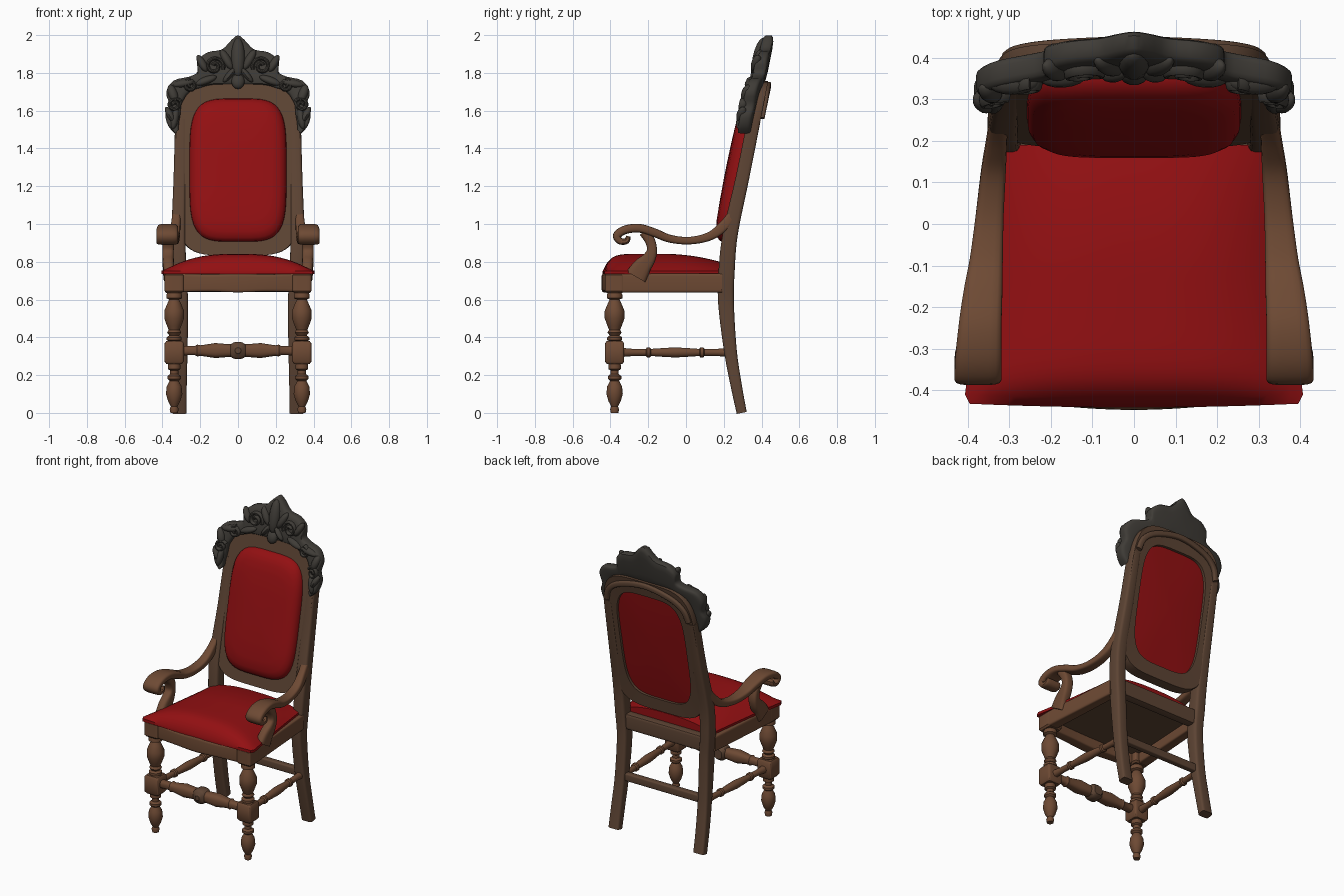
import bpy, bmesh, math
from mathutils import Vector as V

if "Cube" in bpy.data.objects:
    bpy.data.objects.remove(bpy.data.objects["Cube"])

def material(name, col):
    m = bpy.data.materials.new(name)
    m.diffuse_color = (*col, 1)
    m.use_nodes = True
    m.node_tree.nodes["Principled BSDF"].inputs["Base Color"].default_value = m.diffuse_color
    return m

RED = material("red_upholstery", (0.29, 0.005, 0.006))
WOOD = material("brown_wood", (0.155, 0.068, 0.034))
DARK = material("aged_wood", (0.11, 0.058, 0.034))
GREY = material("dark_carving", (0.05, 0.045, 0.038))
X, Y, Z = V((1, 0, 0)), V((0, 1, 0)), V((0, 0, 1))

def finish(name, bm, mat, angle=40):
    bmesh.ops.recalc_face_normals(bm, faces=bm.faces[:])
    me = bpy.data.meshes.new(name)
    bm.to_mesh(me)
    bm.free()
    me.materials.append(mat)
    me.polygons.foreach_set("use_smooth", [True] * len(me.polygons))
    me.set_sharp_from_angle(angle=math.radians(angle))
    ob = bpy.data.objects.new(name, me)
    bpy.context.collection.objects.link(ob)
    return ob

def ring(c, u, v, a, b, n=16, e=2.0):
    """Superellipse loop: e=2 is round, larger is squarer."""
    out = []
    for i in range(n):
        t = 2 * math.pi * (i + 0.5) / n
        p, q = math.cos(t), math.sin(t)
        out.append(c + u * (a * math.copysign(abs(p) ** (2 / e), p))
                   + v * (b * math.copysign(abs(q) ** (2 / e), q)))
    return out

def loft(name, rings, mat, caps=True, closed=False, angle=40):
    bm = bmesh.new()
    vs = [[bm.verts.new(p) for p in r] for r in rings]
    n = len(vs[0])
    for j in range(len(vs) if closed else len(vs) - 1):
        a, b = vs[j], vs[(j + 1) % len(vs)]
        for i in range(n):
            bm.faces.new((a[i], a[(i + 1) % n], b[(i + 1) % n], b[i]))
    if caps and not closed:
        bm.faces.new(vs[0])
        bm.faces.new(vs[-1])
    return finish(name, bm, mat, angle)

def smooth(pts, k=5):
    """Catmull-Rom through tuples of any length."""
    out = []
    for i in range(len(pts) - 1):
        p0, p1, p2, p3 = pts[max(i - 1, 0)], pts[i], pts[i + 1], pts[min(i + 2, len(pts) - 1)]
        for s in range(k):
            t = s / k
            out.append(tuple(0.5 * (2 * b + (c - a) * t + (2 * a - 5 * b + 4 * c - d) * t * t
                                    + (3 * b - a - 3 * c + d) * t ** 3)
                             for a, b, c, d in zip(p0, p1, p2, p3)))
    return out + [pts[-1]]

def sweep(name, st, mat, side=X, e=4.0, n=16):
    """st: (x, y, z, half width along side, half thickness)."""
    rings = []
    for i, s in enumerate(st):
        t = V(st[min(i + 1, len(st) - 1)][:3]) - V(st[max(i - 1, 0)][:3])
        rings.append(ring(V(s[:3]), side, t.cross(side).normalized(), s[3], s[4], n, e))
    return loft(name, rings, mat)

def lathe(name, a, b, prof, mat, e=2.0, n=20):
    """prof: (position 0..1 from a to b, radius)."""
    a, b = V(a), V(b)
    t = (b - a).normalized()
    u = (X if abs(t.x) < 0.7 else Y)
    v = t.cross(u).normalized()
    u = v.cross(t)
    return loft(name, [ring(a.lerp(b, p), u, v, r, r, n, e) for p, r in prof], mat)

def back(x, z, d=0.0, bow=0.0):
    """Point on the reclined back; d is depth, positive to the rear."""
    return V((x, 0.23 + 0.2 * (z - 0.9) + d - bow * x * x, z))

# ---- parts that come in pairs
LEG = [(0, .02), (.02, .024), (.035, .018), (.06, .032), (.10, .044), (.14, .04), (.17, .024),
       (.18, .036), (.195, .036), (.205, .022), (.225, .022), (.232, .034), (.25, .034), (.27, .03),
       (.38, .03), (.385, .04), (.40, .04), (.41, .026), (.425, .038), (.44, .03), (.46, .038),
       (.50, .053), (.54, .053), (.58, .036), (.60, .026), (.607, .042), (.625, .042), (.64, .035)]
SPINDLE = [(0, .024), (.1, .019), (.22, .018), (.23, .026), (.26, .026), (.27, .019), (.4, .024),
           (.5, .027), (.6, .024), (.73, .019), (.74, .026), (.77, .026), (.78, .018), (.9, .019), (1, .024)]
for s, tag in ((1, "right"), (-1, "left")):
    # turned front leg with square blocks
    lx, ly = s * .338, -.378
    lathe("front_leg_" + tag, (lx, ly, 0), (lx, ly, 1), LEG, WOOD)
    for nm, z0, z1 in (("lower", .26, .38), ("upper", .635, .74)):
        lathe(f"leg_block_{nm}_{tag}", (lx, ly, z0), (lx, ly, z1),
              [(0, .042), (.1, .051), (.9, .051), (1, .042)], WOOD, e=9)
    # rear leg running up into the back upright
    sweep("rear_leg_" + tag, smooth([
        (s * .31, .295, 0, .038, .027), (s * .308, .265, .15, .037, .03), (s * .303, .235, .33, .036, .034),
        (s * .30, .212, .58, .036, .042), (s * .31, .215, .75, .037, .043), (s * .315, .235, .95, .037, .04),
        (s * .308, .30, 1.25, .033, .036), (s * .303, .36, 1.55, .03, .035)]), DARK, e=5)
    # side stretcher and side seat rail
    lathe("side_stretcher_" + tag, (s * .335, -.335, .32), (s * .305, .22, .32), SPINDLE, WOOD)
    sweep("side_rail_" + tag, [(s * .352, -.34, .688, .036, .05), (s * .318, .19, .688, .03, .05)], WOOD, e=9)
    # scrolled arm
    sweep("arm_" + tag, smooth([
        (s * .325, .255, 1.06, .022, .025), (s * .33, .20, .99, .025, .028), (s * .338, .125, .935, .03, .023),
        (s * .347, .02, .912, .034, .02), (s * .355, -.085, .922, .04, .021), (s * .363, -.165, .953, .047, .023),
        (s * .37, -.245, .977, .052, .023), (s * .374, -.32, .97, .056, .023), (s * .375, -.365, .94, .057, .022),
        (s * .375, -.35, .91, .057, .018), (s * .375, -.315, .91, .056, .016), (s * .375, -.305, .935, .05, .012)]),
        WOOD)
    # curved arm support
    sweep("arm_support_" + tag, smooth([
        (s * .365, -.265, .72, .03, .058), (s * .368, -.235, .77, .03, .05), (s * .37, -.198, .815, .03, .037),
        (s * .37, -.18, .86, .03, .027), (s * .368, -.19, .91, .032, .027), (s * .367, -.22, .96, .036, .03)]),
        WOOD, e=3.5)

# ---- seat frame
sweep("front_rail", smooth([(-.31, -.39, .69, .05, .03), (-.15, -.405, .688, .045, .035),
                            (0, -.41, .688, .05, .037), (.15, -.405, .688, .045, .035),
                            (.31, -.39, .69, .05, .03)]), WOOD, side=Z, e=8)
sweep("rear_rail", [(-.3, .21, .69, .05, .03), (.3, .21, .69, .05, .03)], DARK, side=Z, e=8)
loft("seat_board", [[V((x, y, z)) for x, y in ((-.345, -.40), (.345, -.40), (.31, .21), (-.31, .21))]
                    for z in (.70, .738)], DARK)

# ---- front and rear stretchers
lathe("front_stretcher", (-.3, -.378, .33), (.3, -.378, .33),
      [(0, .026), (.12, .024), (.14, .032), (.17, .028), (.3, .04), (.42, .034), (.5, .036),
       (.58, .034), (.7, .04), (.83, .028), (.86, .032), (.88, .024), (1, .026)], WOOD, e=2.6)
lathe("stretcher_rosette", (0, -.428, .33), (0, -.33, .33),
      [(0, .015), (.08, .022), (.12, .036), (.25, .046), (.8, .046), (1, .03)], DARK, e=2.6)
sweep("rear_stretcher", [(-.3, .235, .33, .025, .02), (.3, .235, .33, .025, .02)], DARK, side=Z, e=6)

# ---- seat cushion: crowned pad with a skirt
bm = bmesh.new()
bmesh.ops.create_grid(bm, x_segments=28, y_segments=28, size=1)
for v in bm.verts:
    a, b = v.co.x, v.co.y
    t = (b + 1) / 2
    crown = (1 - abs(a) ** 2.8) * (1 - max(-b, 0) ** 9) * (1 - .5 * max(b, 0) ** 2)
    bulge = .015 * (1 - a * a) * (1 - t) ** 4
    v.co = (a * (.415 - .095 * t ** .8 - .02 * max(-b, 0) ** 30), -.432 - bulge * .6 + t * .622, .752 + .09 * crown)
edge = [e for e in bm.edges if e.is_boundary]
geo = bmesh.ops.extrude_edge_only(bm, edges=edge)["geom"]
for v in geo:
    if isinstance(v, bmesh.types.BMVert):
        v.co.z = .734
bmesh.ops.holes_fill(bm, edges=[e for e in bm.edges if e.is_boundary])
finish("seat_cushion", bm, RED)

# ---- back frame: ring between two rounded outlines
N = 64
outer = ring(V((0, 0, 1.295)), X, Z, .335, .462, N, 4.5)
inner = ring(V((0, 0, 1.285)), X, Z, .245, .368, N, 4.2)
loft("back_frame", [[back(o.x, o.z, -.022), back(o.x, o.z, .026), back(o.x * .985, o.z, .034),
                     back(i.x, i.z, .03), back(i.x, i.z, -.034), back(o.x * .98, o.z, -.034)]
                    for o, i in zip(outer, inner)], DARK, closed=True)

# ---- back cushion, puffed at the front and flat at the rear
rings = []
for k, d in ((.05, -.098), (.4, -.096), (.7, -.092), (.86, -.084), (.95, -.07), (1.0, -.05), (1.01, -.03),
             (1.0, .012), (.6, .02), (.05, .022)):
    rings.append([back(p.x, p.z, d) for p in ring(V((0, 0, 1.285)), X, Z, .255 * k, .376 * k, 48, 4.2)])
loft("back_cushion", rings, RED)

# ---- moulding arch behind the crest
arch = [(-.3, 1.56), (-.27, 1.64), (-.18, 1.70), (0, 1.735), (.18, 1.70), (.27, 1.64), (.3, 1.56)]
sweep("rear_arch", smooth([(*back(x, z, .04), .014, .018) for x, z in arch]), DARK, side=Y, e=3)

# ---- carved crest: stations of (outer x, z, inner x, z)
half = [(0, 2.0, 0, 1.73), (.035, 1.975, .035, 1.735), (.085, 1.925, .08, 1.735), (.16, 1.91, .13, 1.735),
        (.215, 1.865, .17, 1.73), (.215, 1.805, .2, 1.72), (.26, 1.78, .235, 1.71), (.34, 1.76, .265, 1.69),
        (.38, 1.70, .285, 1.66), (.365, 1.63, .30, 1.63), (.385, 1.58, .305, 1.58), (.37, 1.52, .312, 1.54),
        (.335, 1.48, .315, 1.50)]
full = [(-a, b, -c, d) for a, b, c, d in half[:0:-1]] + half
rings = []
for ox, oz, ix, iz in smooth(full, 3):
    o, i = back(ox, oz, -.012, .25), back(ix, iz, -.012, .25)
    rings.append(ring((o + i) / 2, (o - i) / 2, Y, 1, .034, 16, 4))
loft("crest", rings, GREY)

def leaf(name, x, z, ang, a, b, d=-.04, h=.026):
    """Raised carved lobe pointing along ang (degrees) in the plane of the back."""
    t = math.radians(ang)
    along, across = V((math.cos(t), .2 * math.sin(t), math.sin(t))), V((-math.sin(t), .2 * math.cos(t), math.cos(t)))
    c = back(x, z, d, .25)
    rs = [ring(c + along * (a * math.sin(q)), across, Y, b * math.cos(q) + .001, h * math.cos(q) + .001, 12)
          for q in (math.radians(g) for g in range(-88, 90, 22))]
    loft(name, rs, GREY)

# central fleur
leaf("fleur_centre", 0, 1.88, 90, .105, .036, h=.034)
leaf("fleur_base", 0, 1.755, 90, .04, .035)
LOBES = [(.06, 1.87, 60, .06, .022), (.045, 1.79, 130, .05, .016), (.19, 1.85, 60, .05, .02),
         (.17, 1.76, -20, .06, .02), (.29, 1.745, -10, .06, .02), (.345, 1.69, 70, .05, .024),
         (.335, 1.56, 100, .06, .02), (.36, 1.58, 60, .045, .018)]
for s, tag in ((1, "right"), (-1, "left")):
    for j, (x, z, g, a, b) in enumerate(LOBES):
        leaf(f"crest_leaf_{tag}_{j}", s * x, z, g if s > 0 else 180 - g, a, b)
    # spiral volutes
    for j, (x, z, r, start) in enumerate(((.125, 1.835, .05, 200), (.25, 1.735, .034, 90), (.335, 1.63, .036, 150))):
        st = []
        for k in range(25):
            t, q = math.radians(start - k * 22), r * (1 - k / 30)
            st.append((*back(s * (x + q * math.cos(t)), z + q * math.sin(t), -.045, .25), .02, .010))
        sweep(f"crest_volute_{tag}_{j}", st, GREY, side=Y, e=2, n=10)
